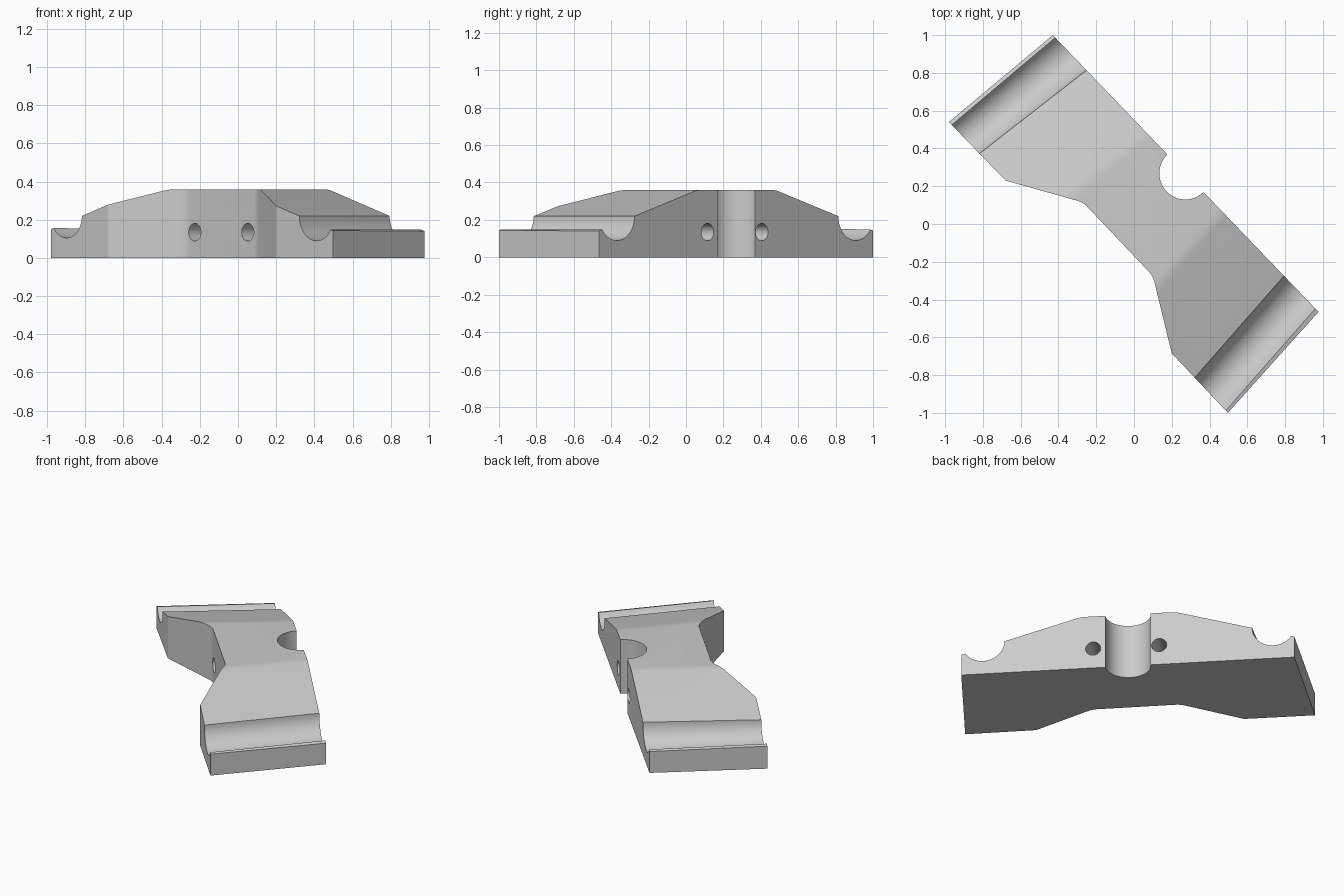
import bpy, bmesh, math
from mathutils import Vector

cube = bpy.data.objects.get("Cube")
if cube:
    bpy.data.objects.remove(cube, do_unlink=True)

TOP = 0.36      # height of the flat middle
EDGE = 0.22     # height where the slope meets the groove

grey = bpy.data.materials.new("light_grey")
grey.use_nodes = True
colour = (0.6, 0.6, 0.6, 1)
grey.diffuse_color = colour
grey.node_tree.nodes["Principled BSDF"].inputs["Base Color"].default_value = colour


def add_object(name, bm):
    mesh = bpy.data.meshes.new(name)
    bmesh.ops.recalc_face_normals(bm, faces=bm.faces)
    bm.to_mesh(mesh)
    bm.free()
    obj = bpy.data.objects.new(name, mesh)
    bpy.context.collection.objects.link(obj)
    mesh.materials.append(grey)
    return obj


def rod(name, start, end, r1, r2, overshoot=0.0):
    """Round cutter running from start to end, lengthened at both ends."""
    start, end = Vector(start), Vector(end)
    axis = end - start
    grow = overshoot / axis.length
    step = (r2 - r1) * grow
    bm = bmesh.new()
    bmesh.ops.create_cone(bm, cap_ends=True, segments=56, radius1=r1 - step,
                          radius2=r2 + step, depth=axis.length + 2 * overshoot)
    rotation = axis.to_track_quat('Z', 'Y').to_matrix()
    bmesh.ops.rotate(bm, verts=bm.verts, matrix=rotation)
    bmesh.ops.translate(bm, verts=bm.verts, vec=(start + end) / 2)
    return add_object(name, bm)


# Waisted block extruded from its plan outline
outline = [(-0.98, 0.54), (-0.68, 0.23), (-0.27, 0.115), (0.10, -0.275),
           (0.20, -0.685), (0.497, -1.0), (0.977, -0.465), (-0.43, 1.0)]
bm = bmesh.new()
base = bm.faces.new([bm.verts.new((x, y, 0)) for x, y in outline])
raised = bmesh.ops.extrude_face_region(bm, geom=[base])["geom"]
for v in raised:
    if isinstance(v, bmesh.types.BMVert):
        v.co.z = TOP
bmesh.ops.recalc_face_normals(bm, faces=bm.faces)

# Sloped ends, one plane each: (groove edge start, groove edge end, radii)
ends = [((-0.815, 0.375), (-0.257, 0.81), 0.115, 0.13),
        ((0.79, -0.28), (0.325, -0.81), 0.13, 0.13)]
grooves = []
for a, b, r1, r2 in ends:
    a, b = Vector((*a, EDGE)), Vector((*b, EDGE))
    along = (b - a).normalized()
    outward = Vector((-along.y, along.x, 0))
    normal = Vector((outward.x * 0.14, outward.y * 0.14, 0.465)).normalized()
    cut = bmesh.ops.bisect_plane(bm, geom=bm.verts[:] + bm.edges[:] + bm.faces[:],
                                 plane_co=a, plane_no=normal, clear_outer=True)
    rim = [e for e in cut["geom_cut"] if isinstance(e, bmesh.types.BMEdge)]
    bmesh.ops.edgeloop_fill(bm, edges=rim)
    bmesh.ops.recalc_face_normals(bm, faces=bm.faces)
    grooves.append(rod("groove_cutter", a + outward * r1, b + outward * r2, r1, r2, 0.15))

# Soften the slope breaks and the inner waist corners
soft = [e for e in bm.edges if len(e.link_faces) == 2
        and (0.05 < e.calc_face_angle() < 0.4 or e.calc_face_angle_signed() < -0.1)]
bmesh.ops.bevel(bm, geom=soft, offset=0.025, segments=3, profile=0.5, affect='EDGES')
body = add_object("waisted_block", bm)

# Round side notch and two through holes
cutters = grooves + [rod("notch_cutter", (0.272, 0.268, -0.1), (0.272, 0.268, 0.5), 0.138, 0.138)]
for back, front in [((0.14, 0.405), (-0.225, 0.07)), ((0.42, 0.115), (0.055, -0.22))]:
    cutters.append(rod("hole_cutter", (*back, 0.135), (*front, 0.135), 0.046, 0.046, 0.1))

bpy.ops.object.select_all(action='DESELECT')
bpy.context.view_layer.objects.active = body
body.select_set(True)
for cutter in cutters:
    cutter.hide_render = True
    mod = body.modifiers.new("cut", 'BOOLEAN')
    mod.operation = 'DIFFERENCE'
    mod.solver = 'EXACT'
    mod.object = cutter
    bpy.ops.object.modifier_apply(modifier=mod.name)
    bpy.data.objects.remove(cutter, do_unlink=True)

bpy.ops.object.shade_smooth_by_angle(angle=math.radians(14))
